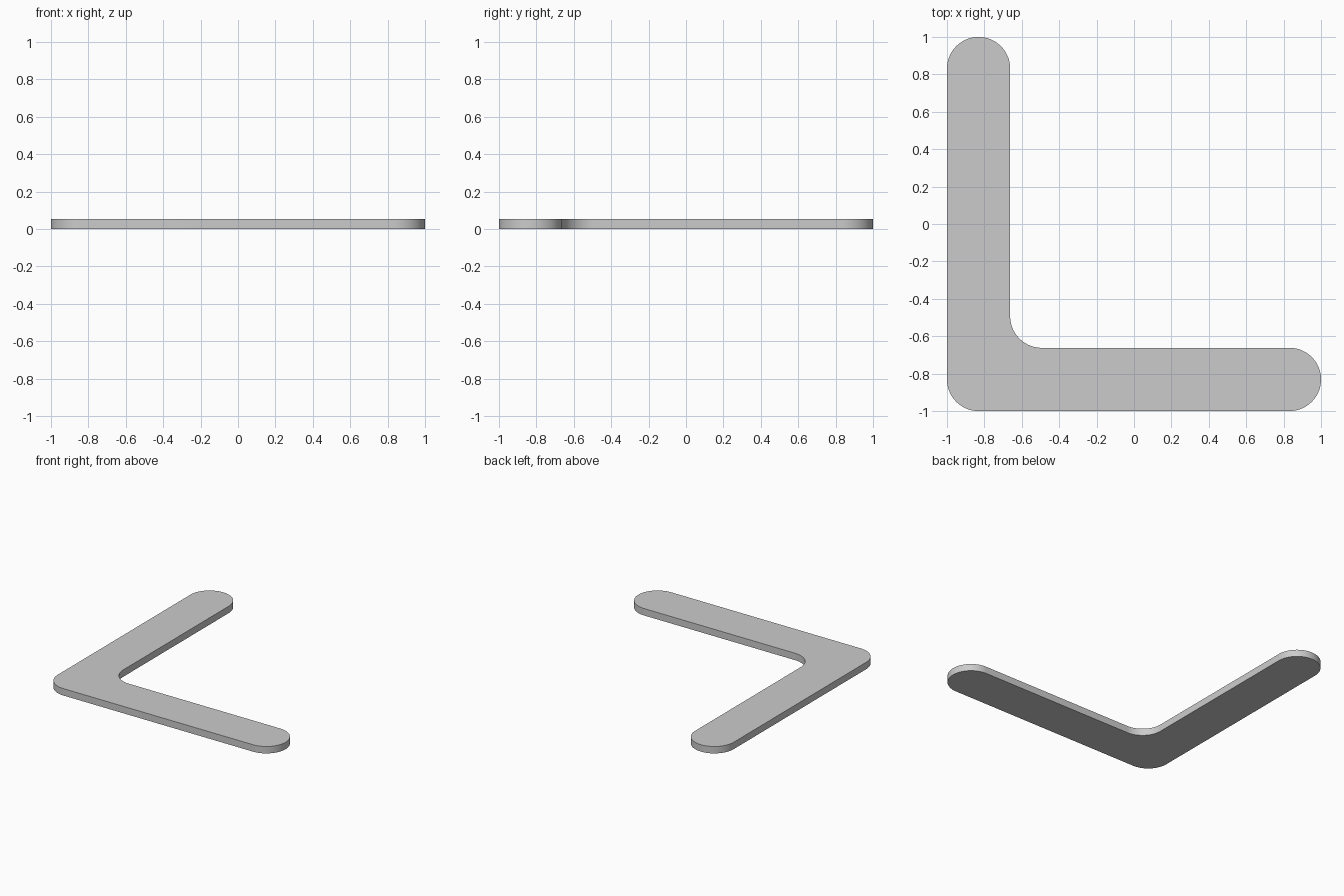
import bpy, bmesh
from math import sin, cos, radians

if "Cube" in bpy.data.objects:
    bpy.data.objects.remove(bpy.data.objects["Cube"])

WIDTH = 0.338        # arm width
R = WIDTH / 2        # end, outer corner and inner fillet radius
THICK = 0.055
STEPS = 24           # segments per quarter turn


def arc(cx, cy, start, end):
    """Points on an arc of radius R, angles in degrees."""
    n = round(abs(end - start) / 90 * STEPS)
    angles = [radians(start + (end - start) * i / n) for i in range(n + 1)]
    return [(cx + R * cos(a), cy + R * sin(a)) for a in angles]


# Outline, counter-clockwise
lo, hi, inner = -1 + R, 1 - R, -1 + WIDTH + R
outline = (arc(lo, lo, 180, 270)            # outer corner
           + arc(hi, lo, -90, 90)           # right arm tip
           + arc(inner, inner, 270, 180)    # inner fillet
           + arc(lo, hi, 0, 180))           # back arm tip

# Flat plate extruded from the outline
bm = bmesh.new()
base = bm.faces.new([bm.verts.new((x, y, 0)) for x, y in outline])
top = bmesh.ops.extrude_face_region(bm, geom=[base], use_keep_orig=True)
bmesh.ops.translate(bm, vec=(0, 0, THICK),
                    verts=[g for g in top["geom"] if isinstance(g, bmesh.types.BMVert)])
bmesh.ops.recalc_face_normals(bm, faces=bm.faces)
mesh = bpy.data.meshes.new("corner_bracket")
bm.to_mesh(mesh)
bm.free()

bracket = bpy.data.objects.new("corner_bracket", mesh)
bpy.context.collection.objects.link(bracket)
bpy.context.view_layer.objects.active = bracket
bracket.select_set(True)
bpy.ops.object.shade_smooth_by_angle(angle=radians(30))
